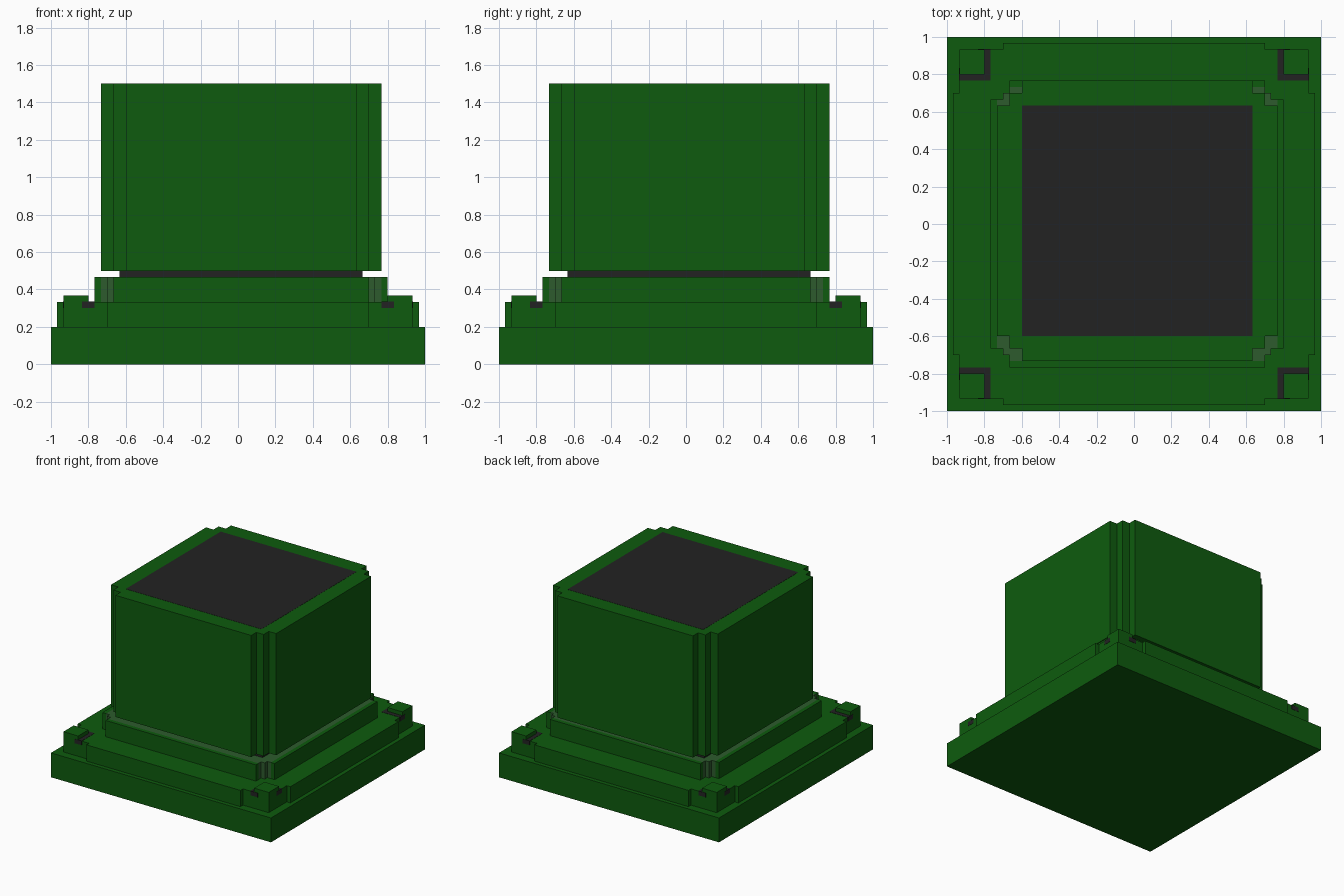
import bpy, bmesh

cube = bpy.data.objects.get("Cube")
if cube:
    bpy.data.objects.remove(cube, do_unlink=True)

U = 1 / 30  # grid unit


def material(name, color):
    m = bpy.data.materials.new(name)
    m.use_nodes = True
    m.diffuse_color = (*color, 1)
    bsdf = next(n for n in m.node_tree.nodes if n.type == 'BSDF_PRINCIPLED')
    bsdf.inputs["Base Color"].default_value = (*color, 1)
    bsdf.inputs["Roughness"].default_value = 0.8
    return m


green = material("deep green", (0.0044, 0.105, 0.0044))
pale = material("greyed green", (0.026, 0.105, 0.026))
dark = material("charcoal", (0.016, 0.016, 0.016))


def prism(name, outline, z0, z1, mat):
    """Extrude a plan outline (grid units) from z0 to z1."""
    bm = bmesh.new()
    face = bm.faces.new([bm.verts.new((x * U, y * U, z0 * U)) for x, y in outline])
    top = bmesh.ops.extrude_face_region(bm, geom=[face])["geom"]
    verts = [v for v in top if isinstance(v, bmesh.types.BMVert)]
    bmesh.ops.translate(bm, verts=verts, vec=(0, 0, (z1 - z0) * U))
    bmesh.ops.recalc_face_normals(bm, faces=bm.faces)
    mesh = bpy.data.meshes.new(name)
    bm.to_mesh(mesh)
    bm.free()
    mesh.materials.append(mat)
    obj = bpy.data.objects.new(name, mesh)
    bpy.context.collection.objects.link(obj)
    return obj


def rect(x0, x1, y0, y1):
    return [(x0, y0), (x1, y0), (x1, y1), (x0, y1)]


def stepped(x0, x1, y0, y1, a, b):
    """Rectangle whose corners are cut into two steps: long offset a, short offset b."""
    steps = [(a, 0), (a, b), (b, b), (b, a), (0, a)]
    pts = []
    for cx, cy, sx, sy in ((x0, y0, 1, 1), (x1, y0, -1, 1),
                           (x1, y1, -1, -1), (x0, y1, 1, -1)):
        corner = [(cx + sx * dx, cy + sy * dy) for dx, dy in steps]
        pts += corner[::-1] if sx * sy > 0 else corner
    return pts


# Base and lower tier
prism("base_plate", rect(-30, 30, -30, 30), 0, 6, green)
prism("lower_tier", stepped(-29, 29, -29, 29, 8, 1), 6, 10, green)

# Corner blocks with dark L-shaped inlays beneath them
E = 0.06  # inlay stands just proud of the tier
for sx, side in ((-1, "right"), (1, "left")):
    for sy, end in ((-1, "front"), (1, "back")):
        def mirrored(pts):
            return [(x * sx, y * sy) for x, y in pts]
        prism(f"corner_block_{end}_{side}", mirrored(rect(24, 28, 24, 28)), 10, 11, green)
        ell = [(23, 23), (28 + E, 23), (28 + E, 25), (25, 25), (25, 28 + E), (23, 28 + E)]
        prism(f"corner_inlay_{end}_{side}", mirrored(ell), 9, 10 + E, dark)

# Upper tier: pale core with a green panel on each side
prism("upper_tier_core", stepped(-22, 23, -22, 22, 2, 1), 10, 14, pale)
prism("upper_tier_panel_front", rect(-20, 21, -23, -22), 10, 14, green)
prism("upper_tier_panel_back", rect(-20, 21, 22, 23), 10, 14, green)
prism("upper_tier_panel_right", rect(-23, -22, -20, 20), 10, 14, green)
prism("upper_tier_panel_left", rect(23, 24, -20, 20), 10, 14, green)

# Dark recessed neck
prism("neck", rect(-19, 20, -19, 20), 14, 15, dark)

# Tower with grooved corners and a dark top panel
prism("tower", stepped(-22, 23, -22, 23, 4, 2), 15, 45, green)
prism("tower_top_panel", rect(-18, 19, -18, 19), 44.9, 45.04, dark)
